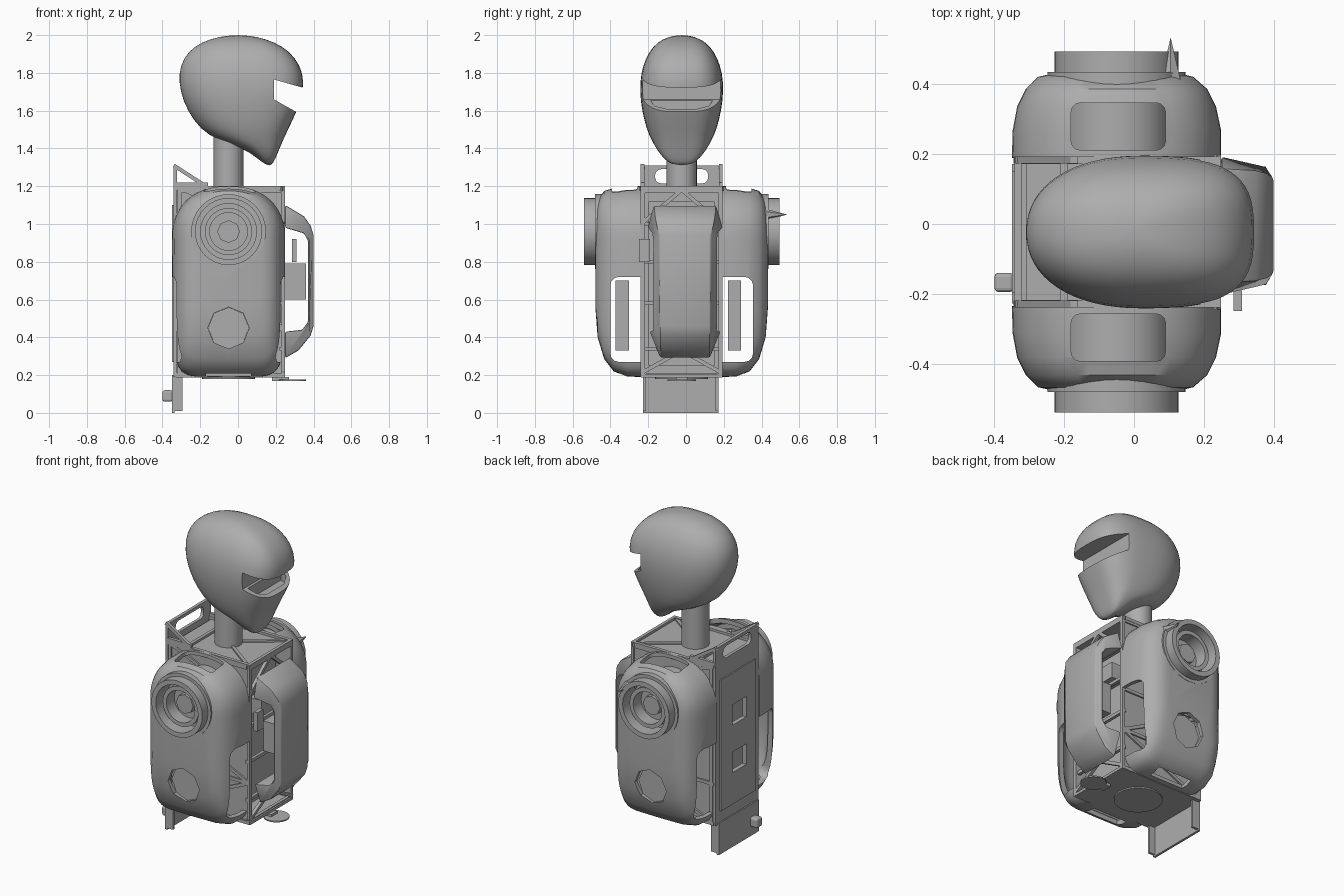
import bpy, bmesh
from math import cos, sin, pi, copysign
from mathutils import Vector, Matrix

cube = bpy.data.objects.get("Cube")
if cube:
    bpy.data.objects.remove(cube, do_unlink=True)

MID = -0.023            # sideways centre of the body
SHOULDER = (-0.05, 0.96)  # x and z of the shoulder axis

grey = bpy.data.materials.new("plain grey")
grey.use_nodes = True
grey.diffuse_color = (0.42, 0.42, 0.42, 1)
grey.node_tree.nodes["Principled BSDF"].inputs["Base Color"].default_value = grey.diffuse_color


def finish(name, bm):
    bmesh.ops.recalc_face_normals(bm, faces=bm.faces)
    mesh = bpy.data.meshes.new(name)
    bm.to_mesh(mesh)
    bm.free()
    mesh.materials.append(grey)
    ob = bpy.data.objects.new(name, mesh)
    bpy.context.collection.objects.link(ob)
    return ob


def activate(ob):
    bpy.ops.object.select_all(action='DESELECT')
    ob.select_set(True)
    bpy.context.view_layer.objects.active = ob


def smooth(ob, angle=0.6):
    activate(ob)
    bpy.ops.object.shade_smooth_by_angle(angle=angle)


def apply(ob, kind, **settings):
    mod = ob.modifiers.new(kind, kind)
    for key, value in settings.items():
        setattr(mod, key, value)
    activate(ob)
    bpy.ops.object.modifier_apply(modifier=mod.name)


def cut(ob, cutter):
    apply(ob, 'BOOLEAN', operation='DIFFERENCE', solver='EXACT', object=cutter)
    bpy.data.objects.remove(cutter, do_unlink=True)


def loft(name, rings):
    bm = bmesh.new()
    loops = [[bm.verts.new(p) for p in ring] for ring in rings]
    n = len(loops[0])
    for a, b in zip(loops, loops[1:]):
        for i in range(n):
            j = (i + 1) % n
            bm.faces.new((a[i], a[j], b[j], b[i]))
    bm.faces.new(loops[0])
    bm.faces.new(loops[-1])
    return finish(name, bm)


def box(name, x, y, z, bevel=0):
    ends = [[(x[i], y[j], z[k]) for i, j in ((0, 0), (1, 0), (1, 1), (0, 1))] for k in (0, 1)]
    ob = loft(name, ends)
    if bevel:
        apply(ob, 'BEVEL', width=bevel, segments=3)
    return ob


def side_span(s, a, b):
    return sorted((MID + s * a, MID + s * b))


def disc(name, s, start, stop, radius, centre=SHOULDER, sides=32):
    def ring(o):
        return [(centre[0] + radius * cos(2 * pi * i / sides), MID + s * o,
                 centre[1] + radius * sin(2 * pi * i / sides)) for i in range(sides)]
    return loft(name, [ring(start), ring(stop)])


def tube(name, s, start, stop, outer, inner):
    ob = disc(name, s, start, stop, outer)
    cut(ob, disc("cutter", s, start - 0.1, stop + 0.1, inner))
    smooth(ob)


def column(name, x, y, radius, low, high):
    smooth(loft(name, [[(x + radius * cos(i * pi / 16), y + radius * sin(i * pi / 16), z)
                        for i in range(32)] for z in (low, high)]))


def bar(name, p, q, w=0.02):
    p, q = Vector(p), Vector(q)
    d = q - p
    bm = bmesh.new()
    turn = d.to_track_quat('Z', 'Y').to_matrix().to_4x4()
    size = Matrix.Diagonal((w, w, d.length, 1))
    bmesh.ops.create_cube(bm, size=1, matrix=Matrix.Translation((p + q) / 2) @ turn @ size)
    return finish(name, bm)


def power(v, e):
    return copysign(abs(v) ** (2 / e), v)


# Head: stacked egg-shaped rings (height, back, front, half width)
def head_ring(z, back, front, half):
    cx, a = (back + front) / 2, (front - back) / 2
    pts = []
    for i in range(32):
        t = 2 * pi * i / 32
        e = 3 if cos(t) > 0 else 2.2
        pts.append((cx + a * power(cos(t), e), MID + half * power(sin(t), e), z))
    return pts


head = loft("head", [head_ring(*r) for r in (
    (1.31, .15, .18, .05), (1.35, .1, .2, .1), (1.4, .03, .22, .135), (1.445, -.11, .24, .16),
    (1.5, -.2, .265, .186), (1.6, -.27, .315, .211), (1.7, -.308, .348, .223), (1.8, -.316, .347, .217),
    (1.88, -.29, .305, .19), (1.94, -.235, .24, .153), (1.98, -.15, .15, .102), (2.0, -.05, .05, .035))])
apply(head, 'SUBSURF', levels=1)
notch = ((.42, 1.7), (.19, 1.765), (.19, 1.66), (.305, 1.595), (.42, 1.59))
cut(head, loft("cutter", [[(x, y, z) for x, z in notch] for y in (-.5, .5)]))
well = ((.2, -.165), (.25, -.145), (.28, -.08), (.28, .08), (.25, .145), (.2, .165))
cut(head, loft("cutter", [[(x, MID + y, z) for x, y in well] for z in (1.58, 1.7)]))
smooth(head)

column("neck", -.05, MID, .08, 1.17, 1.5)


# Shoulder shells: arched sections (offset, back, front, bottom, top)
def shell_ring(s, inset, o, back, front, low, top):
    back, front, low, top = back + inset, front - inset, low + inset, top - inset
    cx, a = (back + front) / 2, (front - back) / 2
    cz = top - a * .95
    pts = []
    for i in range(48):
        t = 2 * pi * i / 48
        up = sin(t) > 0
        e, h = (2.3, top - cz) if up else (7, cz - low)
        pts.append((cx + a * power(cos(t), e), MID + s * (o - inset), cz + h * power(sin(t), e)))
    return pts


SECTIONS = ((.212, -.35, .25, .19, 1.2), (.29, -.348, .25, .192, 1.2), (.36, -.335, .235, .22, 1.19),
            (.41, -.31, .21, .285, 1.175), (.445, -.275, .17, .4, 1.13), (.457, -.22, .12, .56, 1.06))

for s, side, strip in ((1, "back", .245), (-1, "front", .28)):
    shell = loft(side + " shoulder shell", [shell_ring(s, 0, *r) for r in SECTIONS])
    cut(shell, disc("cutter", s, .412, .6, .11, (-.05, .45), 8))
    cut(shell, loft("cutter", [shell_ring(s, .022, *r) for r in SECTIONS]))
    cut(shell, box("cutter", (-.6, .6), side_span(s, .1, .378), (.27, .72), .045))
    cut(shell, box("cutter", (-.18, .09), side_span(s, .235, .37), (1.08, 1.4), .025))
    cut(shell, box("cutter", (-.17, .07), side_span(s, .25, .33), (.1, .24)))
    cut(shell, disc("cutter", s, .3, .6, .165))
    smooth(shell)
    disc(side + " side cover", s, .395, .413, .109, (-.05, .45), 8)
    # Stepped rings of the shoulder joint
    tube(side + " joint collar", s, .38, .459, .198, .17)
    tube(side + " joint ring", s, .4, .517, .178, .148)
    tube(side + " inner ring", s, .38, .48, .125, .1)
    smooth(disc(side + " motor", s, .2, .4, .155))
    smooth(disc(side + " motor hub", s, .39, .44, .06, sides=8))
    # Upright strip inside the slot
    box(side + " inner strip", (.08, .1), side_span(s, strip, strip + .07), (.33, .7))
    # Side wall of the torso with its truss
    box(side + " torso wall", (-.335, .25), side_span(s, .195, .207), (.19, 1.2))
    y = MID + s * .207
    for x in (-.31, .24):
        bar("corner post", (x, y, .19), (x, y, 1.2))
    for z in (.2, .45, .72, .95, 1.19):
        bar("side rail", (-.33, y, z), (.25, y, z))
    for a, b in ((.2, .45), (.72, .45), (.72, .95), (1.19, .95)):
        bar("side brace", (-.31, y, a), (.24, y, b))
    # Collar gusset
    bar("collar gusset", (-.34, y, 1.31), (-.17, y, 1.2))
    bar("collar foot", (-.34, y, 1.21), (-.16, y, 1.21))

# Torso core and plates
LEFT, RIGHT = MID - .215, MID + .215
box("torso core", (-.26, .16), (LEFT + .04, RIGHT - .04), (.25, 1.12))
box("torso top", (-.31, .25), (LEFT, RIGHT), (1.165, 1.185))
box("torso bottom", (-.33, .25), (LEFT, RIGHT), (.188, .205))
column("bottom disc", -.05, MID, .14, .18, .19)
for x in (-.2, .24):
    bar("top rail", (x, LEFT, 1.19), (x, RIGHT, 1.19))
for y in (LEFT, RIGHT):
    bar("top brace", (-.05, MID, 1.185), (.24, y, 1.185))
    bar("front brace", (.24, y, .21), (.24, MID, .33))
    bar("front upper brace", (.24, y, 1.0), (.24, MID, 1.18))
for z in (.2, .34, .58, .8, 1.0):
    bar("front rail", (.23, LEFT, z), (.23, RIGHT, z))

# Back panel with a raised plate, two windows and an open collar
panel = box("back panel", (-.342, -.322), (LEFT, RIGHT), (.19, 1.31))
plate = box("back plate", (-.35, -.34), (LEFT + .04, RIGHT - .04), (.27, 1.1))
for z in (.47, .77):
    for part in (panel, plate):
        cut(part, box("cutter", (-.5, -.2), (MID - .08, MID + .06), (z, z + .13)))
cut(panel, box("cutter", (-.5, -.2), (MID - .14, MID + .14), (1.215, 1.29), .03))

# Tail plate with flanges and knob
box("tail plate", (-.35, -.335), (LEFT + .01, RIGHT - .02), (0, .2))
for y in (LEFT + .01, RIGHT - .035):
    box("tail flange", (-.35, -.295), (y, y + .015), (.01, .19))
box("tail knob", (-.4, -.345), (-.195, -.14), (.06, .12), .012)

# Chest cover: bent strip that narrows towards the front
COVER = ((.25, 1.1), (.35, 1.04), (.385, .99), (.4, .94), (.4, .46), (.385, .41), (.32, .33), (.25, .29),
         (.25, .43), (.34, .44), (.37, .48), (.37, .91), (.35, .95), (.25, .98))


def cover_half(x, z):
    wide = .2 - (x - .25) * .25 - max(0, x - .37) * .9
    return wide - max(0, .46 - z) * .4 - max(0, z - 1) * .35


cover = loft("chest cover", [[(x, -.005 + s * cover_half(x, z), z) for x, z in COVER] for s in (-1, 1)])
apply(cover, 'BEVEL', width=.008, segments=2)
smooth(cover)
box("chest module", (.24, .36), (-.09, .08), (.6, .79))
box("chest bracket", (.15, .25), (-.12, .1), (.83, .93))
box("chest connector", (.285, .31), (-.25, -.19), (.8, .92))

# Thin tab under the front, and the small spike at the shoulder
column("bottom tab", .285, MID, .075, .168, .176)
box("tab stem", (.18, .27), (MID - .03, MID + .03), (.17, .19))
bm = bmesh.new()
place = Matrix.Translation((.105, .47, 1.05)) @ Matrix.Rotation(-pi / 2, 4, 'X')
bmesh.ops.create_cone(bm, cap_ends=True, segments=6, radius1=.035, radius2=0, depth=.13, matrix=place)
finish("shoulder spike", bm)
